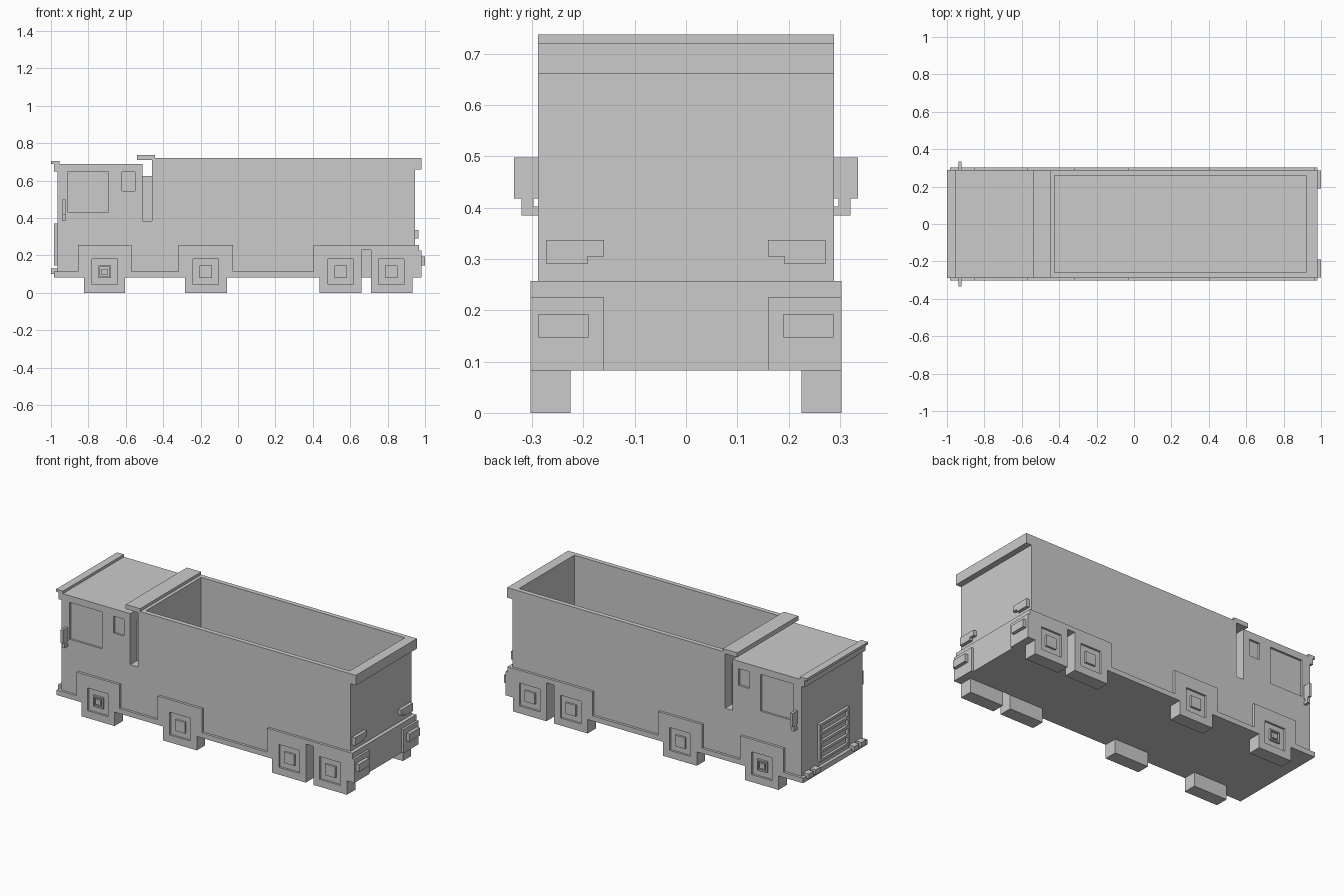
import bpy, bmesh

if "Cube" in bpy.data.objects:
    bpy.data.objects.remove(bpy.data.objects["Cube"], do_unlink=True)

grey = bpy.data.materials.new("plain grey")
grey.use_nodes = True
colour = (0.6, 0.6, 0.6, 1)
grey.diffuse_color = colour
grey.node_tree.nodes["Principled BSDF"].inputs["Base Color"].default_value = colour

HALF = 0.288    # half width of the body
OUTER = 0.303   # half width over the wheels
INNER = 0.225   # inner face of the wheels
BASE = 0.083    # underside of the chassis


def extrude(name, outline, y0, y1):
    """Extrude an x-z outline from y0 to y1."""
    bm = bmesh.new()
    face = bm.faces.new([bm.verts.new((x, y0, z)) for x, z in outline])
    moved = bmesh.ops.extrude_face_region(bm, geom=[face])["geom"]
    bmesh.ops.translate(bm, vec=(0, y1 - y0, 0),
                        verts=[v for v in moved if isinstance(v, bmesh.types.BMVert)])
    bmesh.ops.recalc_face_normals(bm, faces=bm.faces)
    mesh = bpy.data.meshes.new(name)
    bm.to_mesh(mesh)
    bm.free()
    obj = bpy.data.objects.new(name, mesh)
    bpy.context.collection.objects.link(obj)
    mesh.materials.append(grey)
    return obj


def box(name, x, y, z):
    return extrude(name, [(x[0], z[0]), (x[1], z[0]), (x[1], z[1]), (x[0], z[1])], *y)


def pair(name, x, y, z):
    """A box on each side."""
    box(name + "_left", x, y, z)
    box(name + "_right", x, (-y[1], -y[0]), z)


def cut(obj, x, y, z):
    """Subtract a box from an object."""
    cutter = box("cutter", x, y, z)
    cutter.hide_render = True
    mod = obj.modifiers.new("cut", 'BOOLEAN')
    mod.operation, mod.solver, mod.object = 'DIFFERENCE', 'EXACT', cutter
    bpy.context.view_layer.objects.active = obj
    bpy.ops.object.modifier_apply(modifier=mod.name)
    bpy.data.objects.remove(cutter, do_unlink=True)


def cut_pair(obj, x, y, z):
    cut(obj, x, y, z)
    cut(obj, x, (-y[1], -y[0]), z)


# Cab and open hopper in one shell
body = extrude("cab_and_hopper", [
    (-.965, BASE), (-.965, .69), (-.51, .69), (-.51, .625), (-.46, .625), (-.46, .72),
    (.98, .72), (.98, .66), (.945, .66), (.945, BASE)], -HALF, HALF)
cut(body, (-.425, .92), (-.26, .26), (.28, .8))
cut_pair(body, (-.51, -.46), (INNER, .4), (.385, .66))          # gap behind cab
cut_pair(body, (.66, .71), (INNER, .4), (.05, .23))             # gap between rear wheels
cut_pair(body, (-.91, -.695), (HALF - .012, .4), (.43, .65))    # door window
cut_pair(body, (-.62, -.55), (HALF - .012, .4), (.545, .645))   # rear cab window

# Roof trims
box("hopper_lid", (-.54, -.445), (-HALF, HALF), (.71, .737))
box("visor_top", (-1, -.955), (-HALF, HALF), (.69, .705))
box("visor_drop", (-.985, -.965), (-HALF, HALF), (.65, .69))

# Wheel and arch panels: outline and wheel centres
front, middle = -.713, -.172
panels = {
    "front": ([(-.855, BASE), (-.855, .255), (-.57, .255), (-.57, BASE), (-.603, BASE),
               (-.603, 0), (-.823, 0), (-.823, BASE)], [front]),
    "middle": ([(-.318, BASE), (-.318, .255), (-.027, .255), (-.027, BASE), (-.06, BASE),
                (-.06, 0), (-.284, 0), (-.284, BASE)], [middle]),
    "rear": ([(.405, BASE), (.405, .257), (.965, .257), (.965, BASE), (.932, BASE),
              (.932, 0), (.71, 0), (.71, .23), (.66, .23), (.66, 0), (.437, 0),
              (.437, BASE)], [.55, .82]),
}
HUB_Z = .112


def square(centre, half):
    return (centre - half, centre + half), (HUB_Z - half, HUB_Z + half)


for side, label in ((1, "left"), (-1, "right")):
    def span(a, b):
        return tuple(sorted((a * side, b * side)))

    for place, (outline, centres) in panels.items():
        panel = extrude(f"{place}_wheel_panel_{label}", outline, *span(INNER, OUTER))
        for c in centres:
            x, z = square(c, .068)
            cut(panel, x, span(OUTER - .012, .4), z)
            x, z = square(c, .033)
            hub = box(f"{place}_hub_{label}", x, span(OUTER - .016, OUTER), z)
            if place == "front":
                x, z = square(c, .025)
                cut(hub, x, span(OUTER - .01, .4), z)
                x, z = square(c, .016)
                box(f"front_hub_pin_{label}", x, span(OUTER - .012, OUTER), z)

    # Side skirts between the panels
    for i, x in enumerate([(-.965, -.855), (-.57, -.318), (-.027, .405)]):
        box(f"skirt_{i + 1}_{label}", x, span(HALF - .01, OUTER), (BASE, .113))

    # Rear lamp in an L outline
    lamp = box(f"upper_rear_lamp_{label}", (.94, .965), span(.16, .272), (.29, .337))
    cut(lamp, (.9, 1), span(.1, .192), (.2, .305))

# Mirrors
pair("mirror", (-.937, -.922), (HALF - .003, .335), (.418, .498))
pair("mirror_post", (-.937, -.922), (.297, .32), (.385, .418))
pair("mirror_arm", (-.937, -.922), (HALF - .003, .297), (.385, .402))

# Rear bumper
box("rear_bumper", (.94, .967), (-OUTER, OUTER), (BASE, .257))
pair("rear_corner", (.96, .98), (.16, OUTER), (BASE, .225))
pair("lower_rear_lamp", (.975, 1), (.19, .287), (.147, .193))

# Front bumper with small lamps
box("front_bumper", (-.985, -.96), (-OUTER, OUTER), (BASE, .113))
for y in (.16, .225):
    pair("front_lamp", (-1, -.96), (y, y + .045), (.1, .129))

# Radiator grille with open slots
grille = box("grille", (-.983, -.96), (-.14, .14), (.145, .37))
for i in range(4):
    z = .158 + i * .053
    cut(grille, (-1.1, -.968), (-.122, .122), (z, z + .038))
